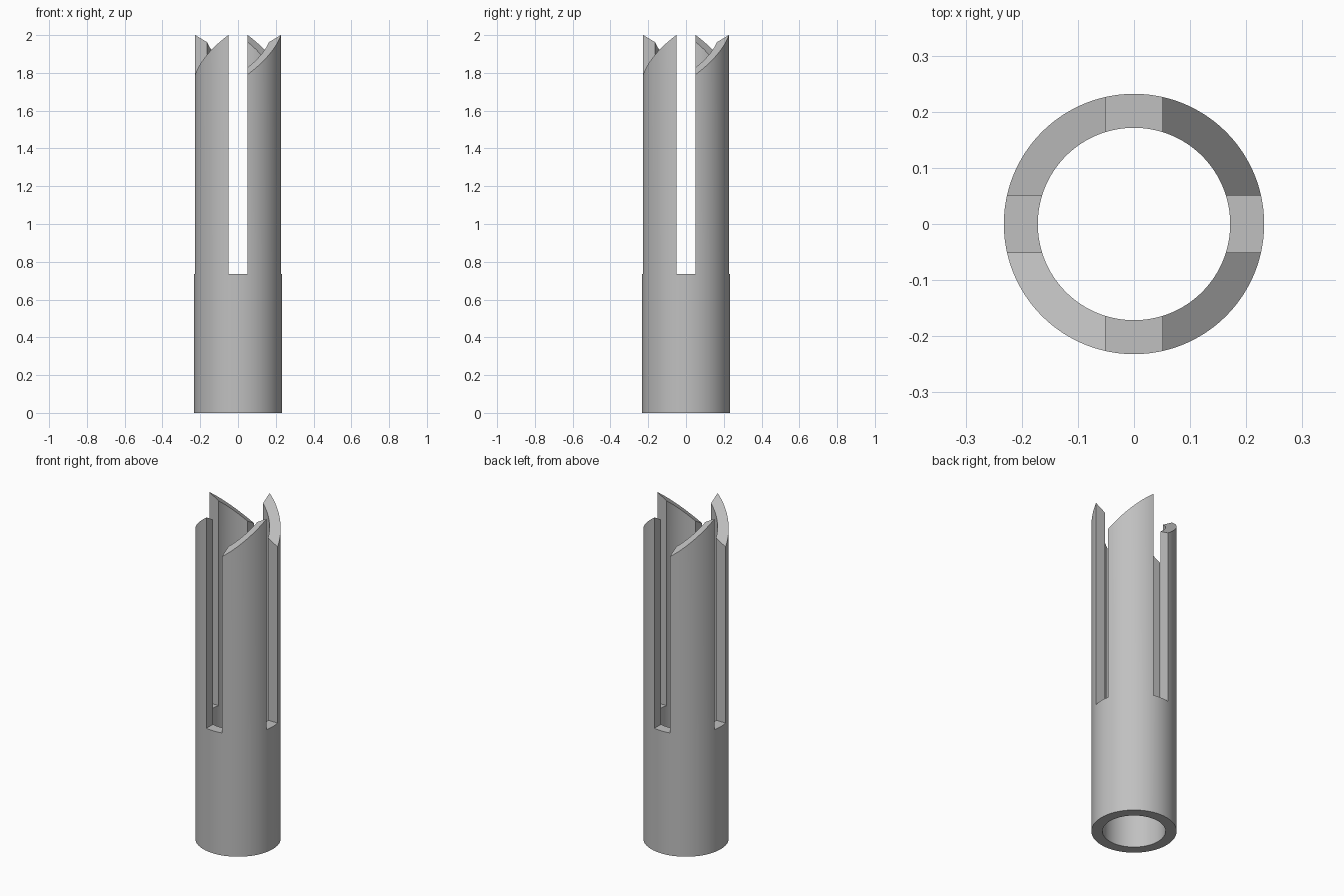
import bpy
import bmesh
from math import asin, cos, sin, pi
from mathutils import Matrix, Vector

cube = bpy.data.objects.get("Cube")
if cube:
    bpy.data.objects.remove(cube, do_unlink=True)

OUTER, INNER = 0.232, 0.1715
SLOT_HALF = 0.051
SLOT_FLOOR, TIP = 0.735, 2.0
SLOPE = 0.84
GAP_STEPS, PRONG_STEPS = 8, 26

grey = bpy.data.materials.new("plain_grey")
grey.use_nodes = True
colour = (0.53, 0.53, 0.53, 1)
grey.diffuse_color = colour
grey.node_tree.nodes["Principled BSDF"].inputs["Base Color"].default_value = colour


def arc(radius, start, end, steps):
    return [Vector((radius * cos(a), radius * sin(a), 0))
            for a in (start + (end - start) * i / steps for i in range(steps + 1))]


def slot_angle(radius):
    return asin(SLOT_HALF / radius)


def at(p, z):
    return Vector((p.x, p.y, z))


# Flat slanted cut, rising counterclockwise to the tip of each prong
tangent = Vector((1, 1, 0)).normalized()
far_corner = arc(OUTER, -slot_angle(OUTER), 0, 1)[0]


def cut(p):
    return at(p, TIP + SLOPE * (p - far_corner).dot(tangent))


bm = bmesh.new()


def face(turn, *points):
    bm.faces.new([bm.verts.new(turn @ p) for p in points])


for quarter in range(4):
    turn = Matrix.Rotation(quarter * pi / 2, 3, 'Z')

    def rims(gap):
        result = []
        for r in (OUTER, INNER):
            a = slot_angle(r)
            result.append(arc(r, -pi / 2 - a, -pi / 2 + a, GAP_STEPS) if gap
                          else arc(r, -pi / 2 + a, -a, PRONG_STEPS))
        return result

    for gap in (True, False):
        out, inn = rims(gap)
        for o1, o2, i1, i2 in zip(out, out[1:], inn, inn[1:]):
            # Sleeve walls and bottom rim
            face(turn, o1, o2, at(o2, SLOT_FLOOR), at(o1, SLOT_FLOOR))
            face(turn, i2, i1, at(i1, SLOT_FLOOR), at(i2, SLOT_FLOOR))
            face(turn, o2, o1, i1, i2)
            if gap:
                # Slot floor
                face(turn, *(at(p, SLOT_FLOOR) for p in (o1, o2, i2, i1)))
            else:
                # Prong walls and slanted top
                face(turn, at(o1, SLOT_FLOOR), at(o2, SLOT_FLOOR), cut(o2), cut(o1))
                face(turn, at(i2, SLOT_FLOOR), at(i1, SLOT_FLOOR), cut(i1), cut(i2))
                face(turn, *(cut(p) for p in (o1, o2, i2, i1)))
        if not gap:
            # Prong sides facing the slots
            for o, i in ((out[0], inn[0]), (inn[-1], out[-1])):
                face(turn, at(i, SLOT_FLOOR), at(o, SLOT_FLOOR), cut(o), cut(i))

bmesh.ops.remove_doubles(bm, verts=bm.verts, dist=1e-5)
bmesh.ops.recalc_face_normals(bm, faces=bm.faces)

mesh = bpy.data.meshes.new("slotted_tube")
bm.to_mesh(mesh)
bm.free()
mesh.materials.append(grey)
tube = bpy.data.objects.new("slotted_tube", mesh)
bpy.context.collection.objects.link(tube)

bpy.ops.object.select_all(action='DESELECT')
tube.select_set(True)
bpy.context.view_layer.objects.active = tube
bpy.ops.object.shade_smooth_by_angle(angle=pi / 6)
